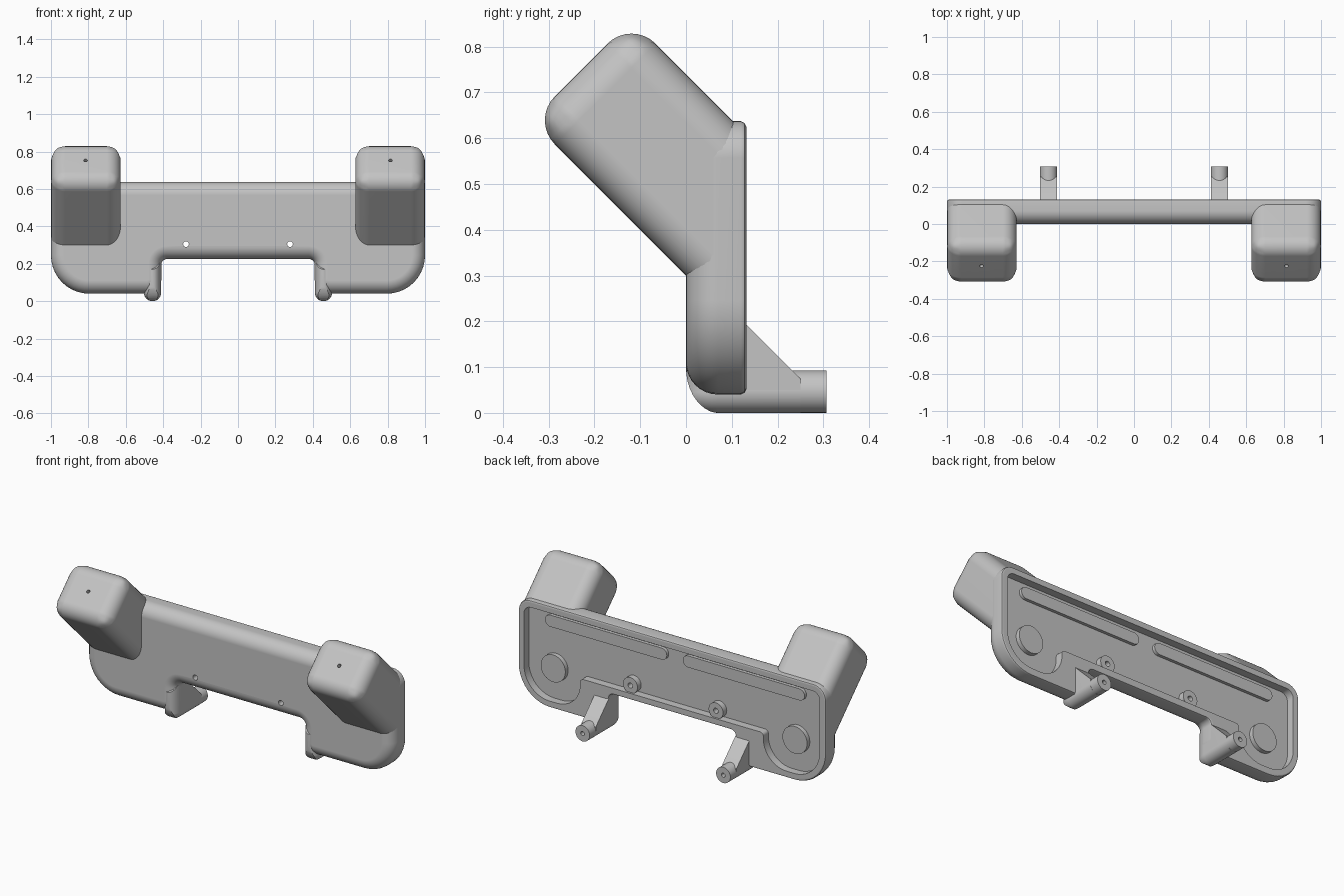
import bpy, bmesh, math
from mathutils import Vector, Matrix

if "Cube" in bpy.data.objects:
    bpy.data.objects.remove(bpy.data.objects["Cube"], do_unlink=True)

grey = bpy.data.materials.new("matte_grey")
grey.use_nodes = True
grey.diffuse_color = (0.55, 0.55, 0.55, 1)
grey.node_tree.nodes["Principled BSDF"].inputs["Base Color"].default_value = (0.55, 0.55, 0.55, 1)
parts, cutters = [], []
FLOOR = .086  # depth of the pocket floor behind the front


def make(name, bm, group=parts):
    bmesh.ops.recalc_face_normals(bm, faces=bm.faces)
    me = bpy.data.meshes.new(name)
    bm.to_mesh(me)
    bm.free()
    ob = bpy.data.objects.new(name, me)
    bpy.context.collection.objects.link(ob)
    group.append(ob)
    return ob


def loft(rings):
    """Closed solid through rings with equal point counts."""
    bm = bmesh.new()
    loops = [[bm.verts.new(p) for p in ring] for ring in rings]
    for a, b in zip(loops, loops[1:]):
        for i in range(len(a)):
            j = (i + 1) % len(a)
            bm.faces.new((a[i], a[j], b[j], b[i]))
    bm.faces.new(loops[0])
    bm.faces.new(loops[-1])
    return bm


def outline(corners, y, d=0.0, steps=10):
    """Right-angled outline in xz with rounded corners, shrunk by d."""
    ring = []
    n = len(corners)
    for i, (x, z, r) in enumerate(corners):
        p = Vector((x, z))
        e1 = (p - Vector(corners[i - 1][:2])).normalized()
        e2 = (Vector(corners[(i + 1) % n][:2]) - p).normalized()
        rad = r - d if e1.cross(e2) > 0 else r + d
        c = p + (e2 - e1) * r
        for k in range(steps + 1):
            t = math.pi / 2 * k / steps
            q = c + (e1 * math.sin(t) - e2 * math.cos(t)) * rad
            ring.append(Vector((q.x, y, q.y)))
    return ring


def front_fillet(corners, inset, depth, steps=8):
    angles = [math.pi / 2 * k / steps for k in range(steps + 1)]
    return [outline(corners, depth * (1 - math.cos(t)), inset * (1 - math.sin(t))) for t in angles]


def rod(bm, centre, axis, r, length):
    rot = Vector(axis).to_track_quat('Z', 'Y').to_matrix().to_4x4()
    bmesh.ops.create_cone(bm, cap_ends=True, segments=32, radius1=r, radius2=r,
                          depth=length, matrix=Matrix.Translation(centre) @ rot)


def single_rod(name, x, z, r, y0, y1):
    bm = bmesh.new()
    rod(bm, (x, (y0 + y1) / 2, z), (0, 1, 0), r, y1 - y0)
    return make(name, bm)


def boolean(ob, cutter, op='DIFFERENCE'):
    m = ob.modifiers.new(op.lower(), 'BOOLEAN')
    m.object, m.operation, m.solver = cutter, op, 'EXACT'


def mirrored(right):
    """Completes a bottom-to-top half outline given on the +x side."""
    return [(-x, z, r) for x, z, r in reversed(right)] + right


# Main shell with rounded front and a shallow pocket in the back
shell = mirrored([(.41, .225, .03), (.41, .04, .075), (1, .04, .205), (1, .637, .08)])
rings = front_fillet(shell, .07, .07) + [outline(shell, .12), outline(shell, .128, .004),
                                         outline(shell, .132, .012)]
body = make("body_shell", loft(rings))

pocket = mirrored([(.595, .265, .02), (.595, .08, .15), (.96, .08, .165), (.96, .597, .045)])
pocket_cutter = make("pocket_cutter", loft([outline(pocket, FLOOR), outline(pocket, .3)]), cutters)

# Screw holes through the shell, pods and foot pins
bm = bmesh.new()
for s in (-1, 1):
    rod(bm, (s * .278, .1, .305), (0, 1, 0), .015, .5)
    rod(bm, (s * .815, -.225, .753), (0, -1, 1), .01, .12)
    rod(bm, (s * .457, .32, .046), (0, 1, 0), .012, .12)
hole_cutter = make("hole_cutter", bm, cutters)
boolean(body, pocket_cutter)
boolean(body, hole_cutter)

pod_profile = [(.105, .635), (-.119, .859), (-.339, .639), (.06, .24), (.105, .3)]
arc = [math.pi / 2 * k / 10 for k in range(11)]
foot_profile = [(.06, .23), (0, .17)]
foot_profile += [(.075 * (1 - math.cos(t)), .1 * (1 - math.sin(t)) - .001) for t in reversed(arc)][::-1]
foot_profile += [(.25, -.01), (.25, .075), (.13, .195)]

for s, side in ((-1, "right"), (1, "left")):
    # Tilted pod with rounded outer edges
    bm = loft([[(s * x, y, z) for y, z in pod_profile] for x in (.627, .999)])
    edges = [e for e in bm.edges if any(v.co.y < -.05 for v in e.verts)]
    bmesh.ops.bevel(bm, geom=edges, offset=.08, segments=8, profile=.5,
                    affect='EDGES', clamp_overlap=True)
    pod = make(side + "_pod", bm)
    boolean(pod, pocket_cutter)
    boolean(pod, hole_cutter)

    # Foot: round-bottomed gusset trimmed by its side profile, with a pin behind
    fx = s * .457
    a, b = fx - .046, fx + .046
    u_shape = [(a, 0, .0455), (b, 0, .0455), (b, .25, .0455), (a, .25, .0455)]
    gusset = make(side + "_foot_gusset", loft(front_fillet(u_shape, .044, .07) + [outline(u_shape, .4)]))
    trim = make(side + "_foot_trim", loft([[(fx + dx, y, z) for y, z in foot_profile]
                                           for dx in (-.2, .2)]), cutters)
    boolean(gusset, trim, 'INTERSECT')
    boolean(single_rod(side + "_foot_pin", fx, .0465, .0463, .11, .307), hole_cutter)

    # Raised details on the pocket floor
    boolean(single_rod(side + "_screw_boss", s * .278, .305, .047, .07, .12), hole_cutter)
    single_rod(side + "_round_pad", s * .785, .266, .08, .07, .112)
    lo, hi = sorted((s * .052, s * .843))
    bar = [(lo, .502, .034), (hi, .502, .034), (hi, .57, .034), (lo, .57, .034)]
    make(side + "_long_pad", loft([outline(bar, .07), outline(bar, .104)]))

# Bake the cuts, drop the cutters, then shade
bpy.context.view_layer.update()
deps = bpy.context.evaluated_depsgraph_get()
baked = [bpy.data.meshes.new_from_object(ob.evaluated_get(deps)) for ob in parts]
for ob, me in zip(parts, baked):
    ob.modifiers.clear()
    ob.data = me
    me.materials.clear()
    me.materials.append(grey)
    for f in me.polygons:
        f.use_smooth = True
        f.material_index = 0
    me.set_sharp_from_angle(angle=math.radians(30))
    wn = ob.modifiers.new("weighted_normals", 'WEIGHTED_NORMAL')
    wn.keep_sharp = True
for ob in cutters:
    bpy.data.objects.remove(ob, do_unlink=True)
